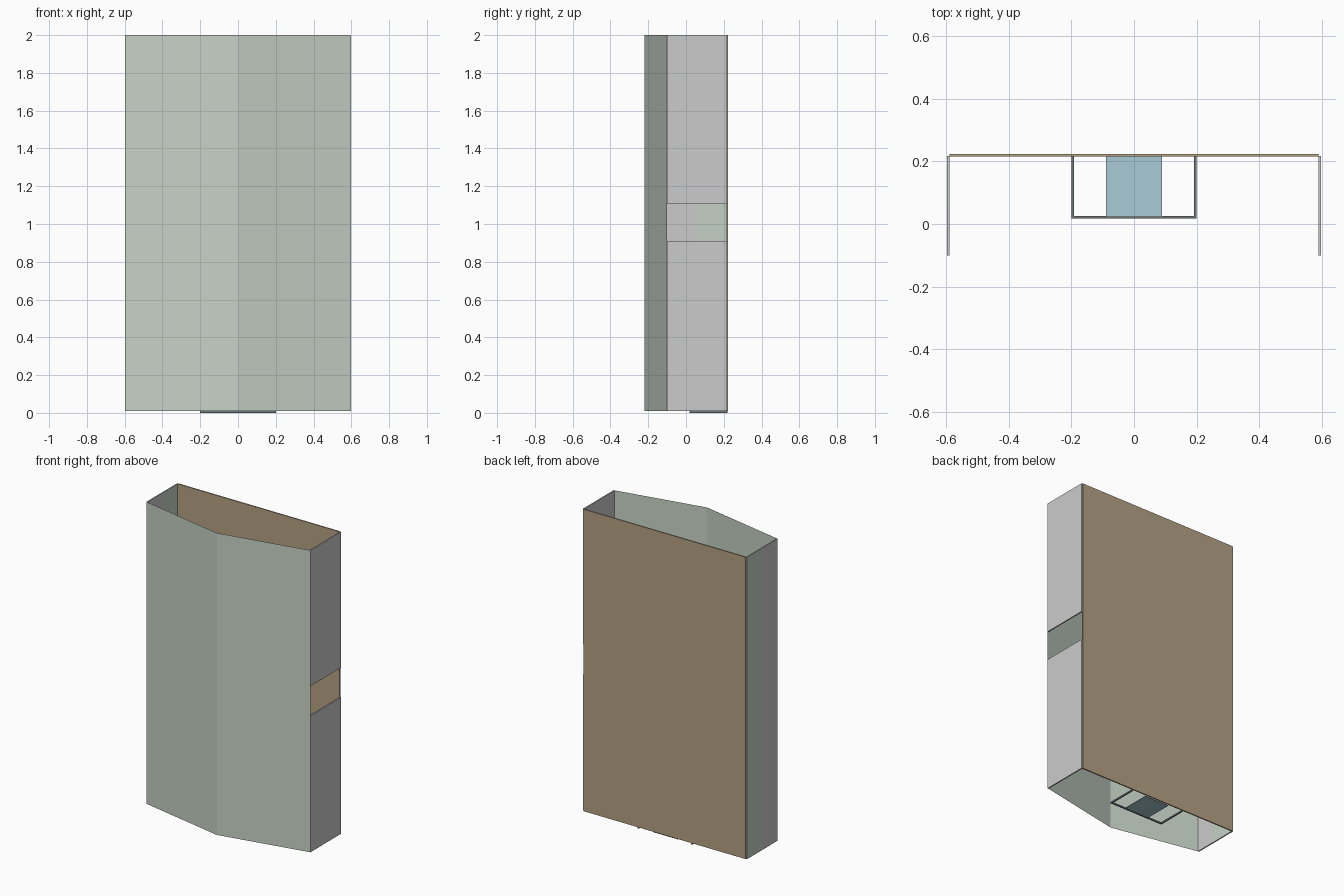
import bpy

if "Cube" in bpy.data.objects:
    bpy.data.objects.remove(bpy.data.objects["Cube"])


def material(name, rgb):
    m = bpy.data.materials.new(name)
    m.diffuse_color = (*rgb, 1)
    m.use_nodes = True
    m.node_tree.nodes["Principled BSDF"].inputs["Base Color"].default_value = m.diffuse_color
    return m


SAGE = material("sage", (0.56, 0.64, 0.56))
TAN = material("tan", (0.46, 0.36, 0.23))
BLUE = material("pale_blue", (0.40, 0.60, 0.66))
DARK = material("dark_frame", (0.16, 0.18, 0.18))


def mesh(name, verts, faces, mat=None):
    me = bpy.data.meshes.new(name)
    me.from_pydata(verts, [], faces)
    ob = bpy.data.objects.new(name, me)
    bpy.context.collection.objects.link(ob)
    if mat:
        me.materials.append(mat)
    return ob


def box(name, x, y, z, mat=None):
    verts = [(a, b, c) for a in x for b in y for c in z]
    faces = [(0, 1, 3, 2), (4, 6, 7, 5), (0, 4, 5, 1),
             (2, 3, 7, 6), (0, 2, 6, 4), (1, 5, 7, 3)]
    return mesh(name, verts, faces, mat)


BOTTOM, TOP = 0.01, 2.0
SIDE_IN, SIDE_OUT = 0.59, 0.598
FRONT, BACK = -0.10, 0.22

# Back panel
box("back_panel", (-SIDE_IN, SIDE_IN), (0.215, 0.223), (BOTTOM, TOP), TAN)

# Right wall, split by an open slot at mid height
for label, z in (("lower", (BOTTOM, 0.91)), ("upper", (1.105, TOP))):
    box("right_wall_" + label, (SIDE_IN, SIDE_OUT), (FRONT, 0.218), z)

# Left wall: grey front part and green rear strip
box("left_wall", (-SIDE_OUT, -SIDE_IN), (FRONT, 0.05), (BOTTOM, TOP))
box("left_wall_strip", (-SIDE_OUT, -SIDE_IN), (0.05, 0.218), (BOTTOM, TOP), SAGE)

# Two thin angled front panels meeting at the centre
for label, s in (("left", -1), ("right", 1)):
    quad = [(0, -0.22, BOTTOM), (s * 0.598, FRONT, BOTTOM),
            (s * 0.598, FRONT, TOP), (0, -0.22, TOP)]
    mesh("front_panel_" + label, quad if s > 0 else quad[::-1], [(0, 1, 2, 3)], SAGE)

# Floor frame: two side bars and a front bar
for label, s in (("left", -1), ("right", 1)):
    box("frame_bar_" + label, sorted((s * 0.192, s * 0.2)), (0.026, BACK),
        (0, 0.01), DARK)
box("frame_bar_front", (-0.2, 0.2), (0.018, 0.026), (0, 0.01), DARK)

# Flat plate inside the frame
box("floor_plate", (-0.09, 0.09), (0.026, BACK - 0.005), (0.003, 0.007), BLUE)
